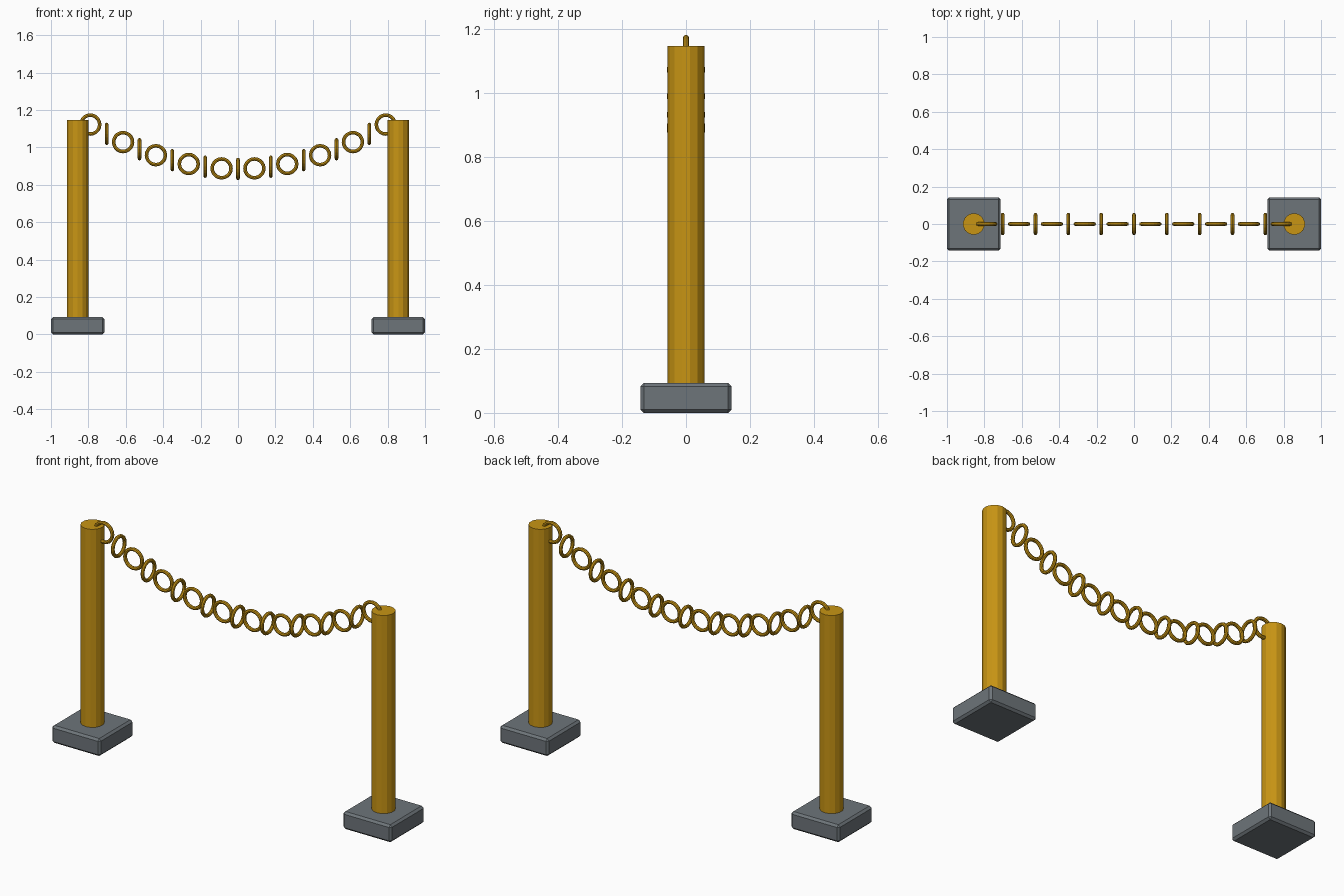
import bpy, math

if "Cube" in bpy.data.objects:
    bpy.data.objects.remove(bpy.data.objects["Cube"])


def material(name, rgb):
    m = bpy.data.materials.new(name)
    m.diffuse_color = (*rgb, 1)
    m.use_nodes = True
    m.node_tree.nodes["Principled BSDF"].inputs["Base Color"].default_value = m.diffuse_color
    return m


gold = material("brass gold", (0.58, 0.30, 0.007))
grey = material("slate grey", (0.155, 0.178, 0.195))


def finish(name, mat):
    ob = bpy.context.object
    ob.name = name
    ob.data.materials.append(mat)
    return ob


# Two posts standing on bevelled square bases
for side, sx in (("left", -1), ("right", 1)):
    x = sx * 0.857
    bpy.ops.mesh.primitive_cube_add(size=1, location=(x, 0, 0.0465))
    base = finish(side + "_base", grey)
    base.scale = (0.286, 0.286, 0.093)
    bpy.ops.object.transform_apply(location=False, rotation=False, scale=True)
    bevel = base.modifiers.new("bevel", 'BEVEL')
    bevel.width = 0.011
    bevel.segments = 1
    bpy.ops.mesh.primitive_cylinder_add(vertices=14, radius=0.058, depth=1.067,
                                        location=(x, 0, 0.6135))
    finish(side + "_post", gold)

# Chain of rings hanging in a parabola, alternately turned by a quarter
LINKS = 19
for i in range(LINKS):
    x = -0.79 + 1.58 * i / (LINKS - 1)
    z = 0.885 + 0.38 * x * x
    turn = 0 if i % 2 == 0 else math.pi / 2
    bpy.ops.mesh.primitive_torus_add(major_radius=0.0505, minor_radius=0.0095,
                                     major_segments=20, minor_segments=8,
                                     location=(x, 0, z),
                                     rotation=(math.pi / 2, 0, turn))
    finish("chain_link_%02d" % (i + 1), gold)
